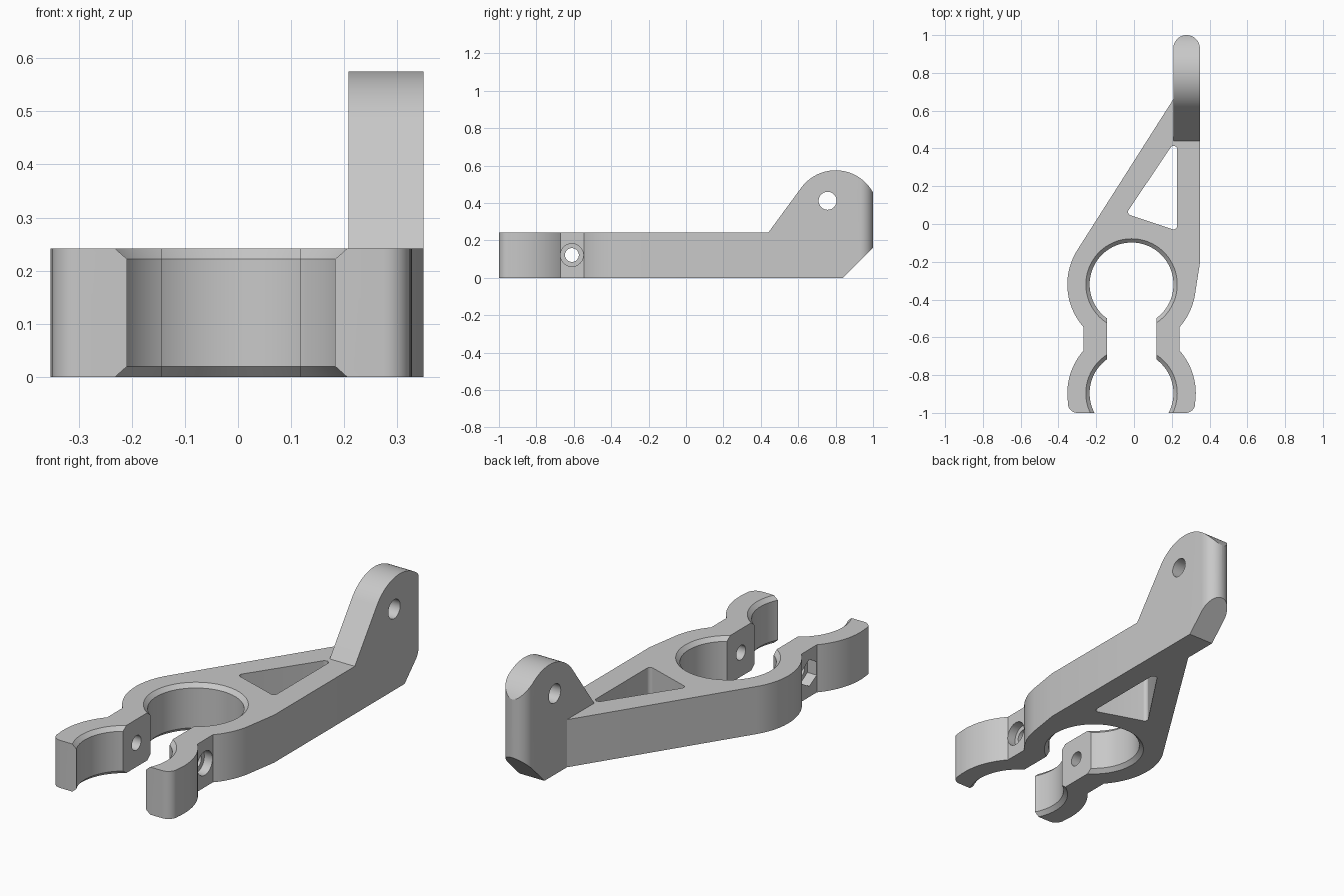
import bpy, bmesh, math
from mathutils import Vector

default = bpy.data.objects.get("Cube")
if default:
    bpy.data.objects.remove(default, do_unlink=True)

grey = bpy.data.materials.new("plain grey")
grey.use_nodes = True
colour = (0.58, 0.58, 0.58, 1)
grey.diffuse_color = colour
grey.node_tree.nodes["Principled BSDF"].inputs["Base Color"].default_value = colour


def arc(cx, cy, r, start, end, steps=24):
    """Points along an arc, angles in degrees."""
    angles = [math.radians(start + (end - start) * i / steps) for i in range(steps + 1)]
    return [(cx + r * math.cos(a), cy + r * math.sin(a)) for a in angles]


def circle(cx, cy, r, sides=64, turn=0):
    return arc(cx, cy, r, turn, turn + 360, sides)[:-1]


def fillet(corners, r, steps=6):
    """Round every corner of a polygon."""
    points = [Vector(c) for c in corners]
    result = []
    for i, p in enumerate(points):
        u = (points[i - 1] - p).normalized()
        v = (points[(i + 1) % len(points)] - p).normalized()
        half = u.angle(v) / 2
        centre = p + (u + v).normalized() * r / math.sin(half)
        a = p + u * r / math.tan(half) - centre
        b = p + v * r / math.tan(half) - centre
        result += [tuple(centre + a.lerp(b, k / steps).normalized() * r)
                   for k in range(steps + 1)]
    return result


def loft(name, sections, axis="z"):
    """Closed solid through equal sections, each (outline, height on axis)."""
    bm = bmesh.new()
    rings = []
    for outline, h in sections:
        rings.append([bm.verts.new((a, b, h) if axis == "z" else (h, a, b))
                      for a, b in outline])
    for low, high in zip(rings, rings[1:]):
        n = len(low)
        for i in range(n):
            j = (i + 1) % n
            bm.faces.new((low[i], low[j], high[j], high[i]))
    bm.faces.new(rings[0][::-1])
    bm.faces.new(rings[-1])
    bmesh.ops.recalc_face_normals(bm, faces=bm.faces[:])
    mesh = bpy.data.meshes.new(name)
    bm.to_mesh(mesh)
    bm.free()
    mesh.materials.append(grey)
    obj = bpy.data.objects.new(name, mesh)
    bpy.context.collection.objects.link(obj)
    return obj


def prism(name, outline, low, high, axis="z"):
    return loft(name, [(outline, low), (outline, high)], axis)


def combine(target, tool, operation):
    """Apply a boolean and discard the tool."""
    tool.hide_render = True
    mod = target.modifiers.new("boolean", "BOOLEAN")
    mod.operation = operation
    mod.solver = "EXACT"
    mod.object = tool
    bpy.context.view_layer.objects.active = target
    bpy.ops.object.modifier_apply(modifier=mod.name)
    bpy.data.objects.remove(tool, do_unlink=True)


HEIGHT = 0.242
CX, RING_Y, CLIP_Y = -0.013, -0.32, -0.896      # ring and clip centres
OUTER, INNER, CHAMFER = 0.34, 0.222, 0.02
NECK = math.degrees(math.acos(0.254 / OUTER))   # where arcs meet the neck
LEFT, RIGHT = 0.208, 0.349                      # sides of the pivot lug

# Bracket body: clip arms, neck, ring and tapering arm
outline = (
    arc(CX + 0.287, -0.95, 0.05, -90, -8, 8)
    + arc(CX, CLIP_Y, OUTER, -8, NECK)
    + arc(CX, RING_Y, OUTER, -NECK, -8.9)
    + [(RIGHT, -0.207), (RIGHT, 0.66), (LEFT, 0.66)]
    + arc(CX, RING_Y, OUTER, 147.5, 180 + NECK)
    + arc(CX, CLIP_Y, OUTER, 180 - NECK, 188)
    + arc(CX - 0.287, -0.95, 0.05, 188, 270, 8)
)
bracket = prism("clamp_bracket", outline, 0, HEIGHT)

# Pivot lug: side profile trimmed to a rounded back
side = ([(0.44, 0), (0.84, 0), (1.028, 0.188)]
        + arc(0.80, 0.347, 0.228, 0, 143.5, 40) + [(0.44, HEIGHT)])
lug = prism("pivot_lug", side, 0.1, 0.5, "x")
half = (RIGHT - LEFT) / 2
plan = [(LEFT, 0.3), (RIGHT, 0.3)] + arc(LEFT + half, 1 - half, half, 0, 180)
combine(lug, prism("lug_plan", plan, -0.1, 0.8), "INTERSECT")
combine(bracket, lug, "UNION")

# Chamfered round openings of the ring and the clip
for y in (RING_Y, CLIP_Y):
    wide = circle(CX, y, INNER + 2 * CHAMFER, 96)
    bore = circle(CX, y, INNER, 96)
    cutter = loft("bore_cutter", [(wide, -CHAMFER), (bore, CHAMFER),
                                  (bore, HEIGHT - CHAMFER), (wide, HEIGHT + CHAMFER)])
    combine(bracket, cutter, "DIFFERENCE")

# Slot between the neck walls
slot = [(CX - 0.131, CLIP_Y), (CX + 0.131, CLIP_Y),
        (CX + 0.131, RING_Y), (CX - 0.131, RING_Y)]
combine(bracket, prism("slot_cutter", slot, -0.1, 0.4), "DIFFERENCE")

# Triangular lightening window
window = fillet([(0.228, -0.036), (0.228, 0.456), (-0.042, 0.054)], 0.018)
combine(bracket, prism("window_cutter", window, -0.1, 0.4), "DIFFERENCE")

# Clamp bolt hole, round head recess and hexagonal nut pocket
bolt = (-0.61, 0.122)
for name, shape, low, high in (
    ("bolt_cutter", circle(*bolt, 0.037, 40), -0.5, 0.5),
    ("head_cutter", circle(*bolt, 0.061, 40), 0.195, 0.29),
    ("nut_cutter", circle(*bolt, 0.068, 6, 30), -0.31, -0.215),
    ("pivot_cutter", circle(0.757, 0.412, 0.048, 40), 0.1, 0.5),
):
    combine(bracket, prism(name, shape, low, high, "x"), "DIFFERENCE")

# Smooth curves, sharp edges
bpy.ops.object.select_all(action="DESELECT")
bracket.select_set(True)
bpy.context.view_layer.objects.active = bracket
bpy.ops.object.shade_smooth_by_angle(angle=math.radians(25))
